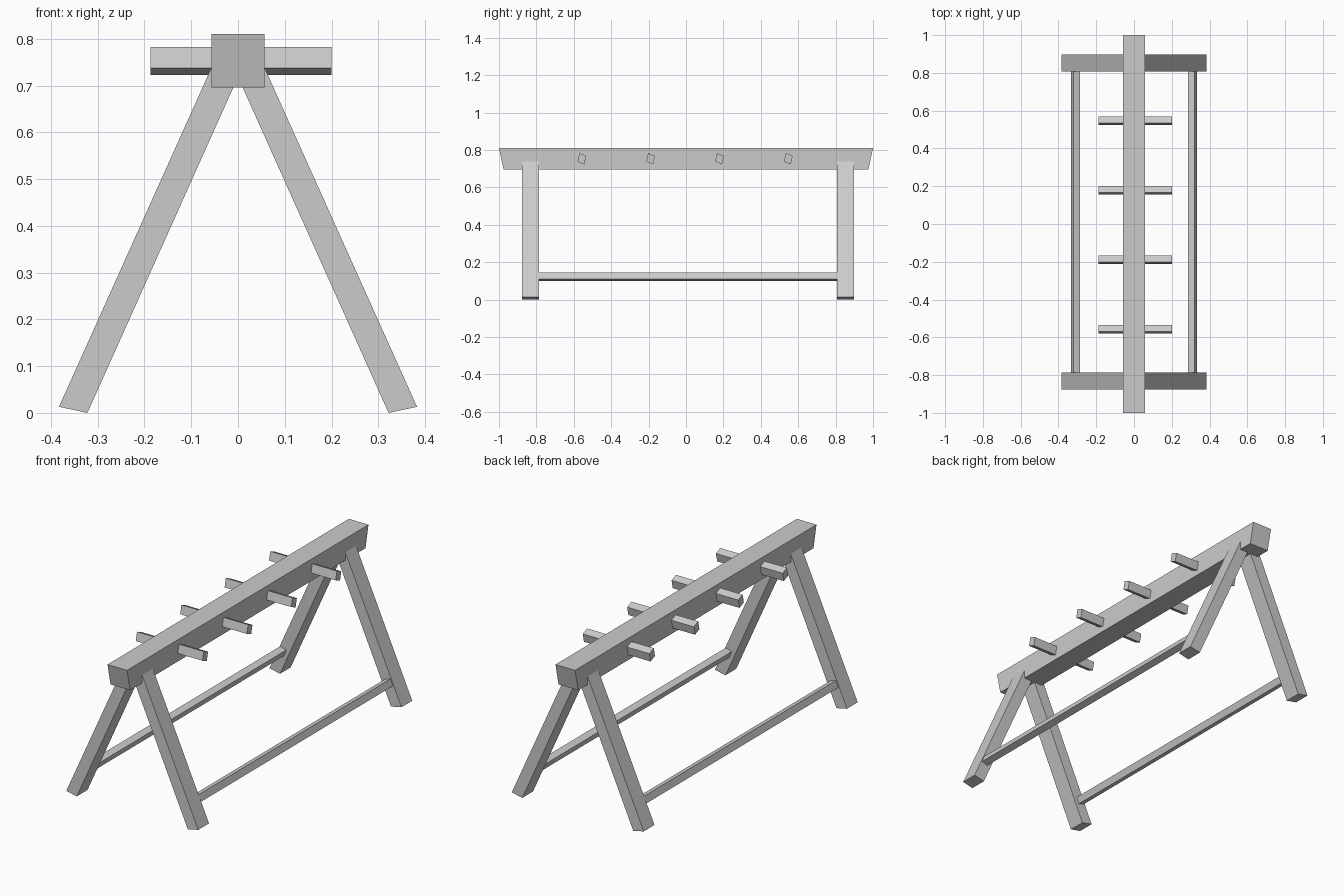
import bpy, bmesh

if "Cube" in bpy.data.objects:
    bpy.data.objects.remove(bpy.data.objects["Cube"])


def prism(name, profile, axis, a, b):
    """Extrude a 2D profile along 'x' (profile is y,z) or 'y' (profile is x,z)."""
    def point(p, t):
        return (t, p[0], p[1]) if axis == 'x' else (p[0], t, p[1])
    bm = bmesh.new()
    start = [bm.verts.new(point(p, a)) for p in profile]
    end = [bm.verts.new(point(p, b)) for p in profile]
    bm.faces.new(start)
    bm.faces.new(end)
    n = len(profile)
    for i in range(n):
        j = (i + 1) % n
        bm.faces.new((start[i], start[j], end[j], end[i]))
    bmesh.ops.recalc_face_normals(bm, faces=bm.faces[:])
    mesh = bpy.data.meshes.new(name)
    bm.to_mesh(mesh)
    bm.free()
    obj = bpy.data.objects.new(name, mesh)
    bpy.context.collection.objects.link(obj)
    return obj


# Top beam with slanted ends
prism("top_beam", [(-1, 0.81), (1, 0.81), (0.975, 0.696), (-0.975, 0.696)],
      'x', -0.057, 0.057)

# Splayed legs and lower rails, mirrored left and right
LEG = [(0.322, 0.0), (0.383, 0.013), (0.053, 0.747), (0.001, 0.716)]
RAIL = [(0.320, 0.145), (0.333, 0.111), (0.299, 0.100), (0.286, 0.134)]
for side, s in (("right", 1), ("left", -1)):
    leg = [(s * x, z) for x, z in LEG]
    prism(f"front_{side}_leg", leg, 'y', -0.876, -0.787)
    prism(f"back_{side}_leg", leg, 'y', 0.808, 0.897)
    prism(f"{side}_rail", [(s * x, z) for x, z in RAIL], 'y', -0.80, 0.82)

# Tilted square pegs running through the beam
PEG = [(-0.013, 0.030), (0.023, 0.015), (0.013, -0.030), (-0.023, -0.015)]
for i in range(4):
    y = -0.557 + 0.368 * i
    prism(f"peg_{i + 1}", [(y + u, 0.753 + v) for u, v in PEG], 'x', -0.187, 0.2)
